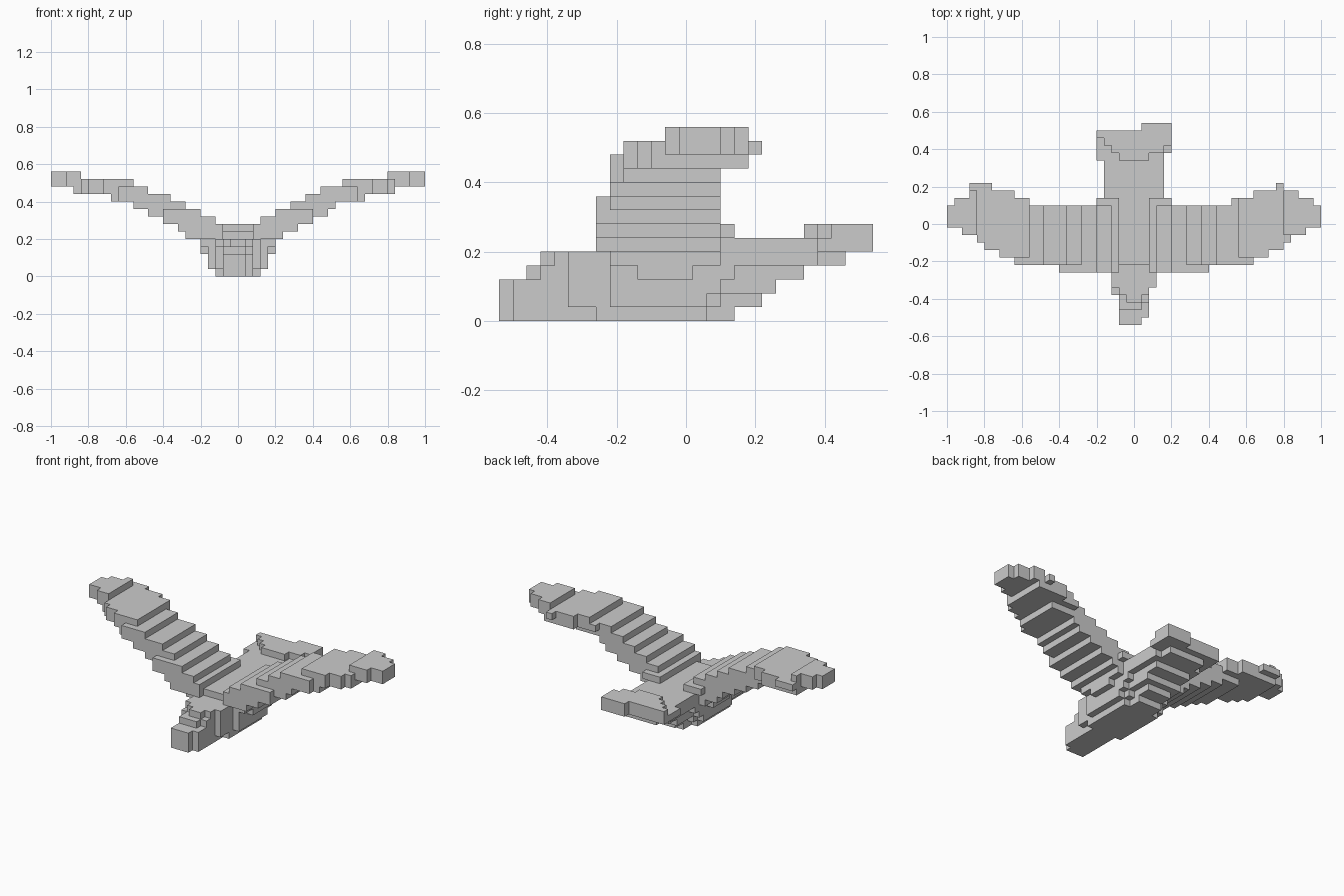
import bpy, bmesh, math

if "Cube" in bpy.data.objects:
    bpy.data.objects.remove(bpy.data.objects["Cube"])

V = 0.04                       # edge of one block
OX, OY = -1.0, -0.54           # grid origin
used = set()                   # blocks already taken by an earlier part


def box(cells, x0, x1, y0, y1, z0, z1):
    """Fill a block range given in model units."""
    n = lambda v, o: round((v - o) / V)
    for i in range(n(x0, OX), n(x1, OX)):
        for j in range(n(y0, OY), n(y1, OY)):
            for k in range(n(z0, 0), n(z1, 0)):
                cells.add((i, j, k))


def build(name, cells):
    """Skin the blocks of a part as one clean mesh."""
    cells = cells - used
    used.update(cells)
    bm = bmesh.new()
    verts = {}

    def vert(p):
        if p not in verts:
            verts[p] = bm.verts.new((OX + p[0] * V, OY + p[1] * V, p[2] * V))
        return verts[p]

    for c in sorted(cells):
        for a in range(3):
            b, d = (a + 1) % 3, (a + 2) % 3
            for s in (0, 1):
                nb = list(c)
                nb[a] += 2 * s - 1
                if tuple(nb) in cells:
                    continue
                quad = []
                for u, w in ((0, 0), (1, 0), (1, 1), (0, 1)):
                    p = list(c)
                    p[a] += s
                    p[b] += u
                    p[d] += w
                    quad.append(vert(tuple(p)))
                bm.faces.new(quad if s else quad[::-1])
    bmesh.ops.dissolve_limit(bm, angle_limit=math.radians(1),
                             verts=bm.verts[:], edges=bm.edges[:])
    me = bpy.data.meshes.new(name)
    bm.to_mesh(me)
    bm.free()
    bpy.context.collection.objects.link(bpy.data.objects.new(name, me))


def step(table, x):
    return next(v for lim, v in table if x < lim)


# Body: keel layers (half width, y start, y end, z start, z end)
body = set()
for w, y0, y1, z0, z1 in (
        (.12, -.26, .06, 0, .04), (.08, .06, .14, 0, .04),
        (.12, -.26, .10, .04, .12), (.16, -.22, .06, .04, .08),
        (.16, -.22, .10, .08, .12), (.16, -.22, .14, .12, .20),
        (.20, -.14, .02, .12, .16), (.20, -.22, .10, .16, .20),
        (.12, -.26, .14, .12, .20), (.16, -.22, .14, .20, .24)):
    box(body, -w, w, y0, y1, z0, z1)
build("body", body)

# Head with stepped brow and beak
head = set()
for x0, x1, y0, z0, z1 in (
        (-.08, .04, -.54, 0, .12), (-.08, .08, -.50, 0, .12),
        (-.08, .04, -.46, .12, .16), (-.08, .08, -.42, .12, .16),
        (-.04, .04, -.42, .16, .20), (-.08, .08, -.38, .16, .20),
        (-.12, -.08, -.38, .04, .16), (-.12, .12, -.34, .04, .20)):
    box(head, x0, x1, y0, -.26, z0, z1)
build("head", head)

# Tail: underside rises towards the raised fan at the end
tail = set()
for w, y1, z0 in ((.08, .22, .04), (.12, .26, .08), (.12, .34, .12),
                  (.16, .38, .16), (.12, .46, .16), (.16, .50, .20)):
    box(tail, -w, w, .10, y1, z0, z0 + .04)
box(tail, -.20, .04, .34, .50, .20, .24)
box(tail, .04, .20, .38, .54, .20, .24)
for w0, w1, y in ((0, .08, .34), (.08, .12, .38), (.12, .16, .42), (.16, .20, .46)):
    box(tail, -w1, -w0, y, .50, .20, .28)
    box(tail, w0, w1, y - (.04 if w0 > .1 else 0), .54 if w0 else .50, .20, .28)
box(tail, .04, .08, .50, .54, .20, .28)
build("tail", tail)

# Wings: step profiles as (outer x, value), most shared by both sides
front = [(.40, -.26), (.64, -.22), (.72, -.18), (.80, -.14), (.86, -.10), (.92, -.06), (2, -.02)]
for side, name in ((1, "right_wing"), (-1, "left_wing")):
    r = side > 0
    top = [(.12, .28), (.20, .32), (.28, .36), (.36, .40), (.44 if r else .48, .44),
           (.56, .48), (.80 if r else .84, .52), (2, .56)]
    bottom = [(.20, .20), (.24 if r else .28, .20), (.32, .24), (.40, .28), (.48, .32),
              (.52 if r else .56, .36), (.68, .40), (.84 if r else .88, .44), (2, .48)]
    back = [(.20, .14), (.52 if r else .56, .10), (.64, .14), (.76, .18),
            (.80 if r else .88, .22), (.88, .18), (.96, .14), (2, .10)]
    wing = set()
    for i in range(2, 25):
        x = (i + .5) * V
        x0, x1 = sorted((side * i * V, side * (i + 1) * V))
        z, zt = step(bottom, x), step(top, x)
        while z < zt - .01:
            # each height layer has its own fore and aft limit
            y0 = max(step(front, x), step([(.35, -.26), (.47, -.22), (.51, -.18), (2, -.06)], z))
            y1 = min(step(back, x), step([(.23, .10), (.27, .14), (.43, .10), (.47, .18),
                                          (.51, .22), (2, .18)], z))
            box(wing, x0, x1, y0, y1, z, z + V)
            z += V
    build(name, wing)
